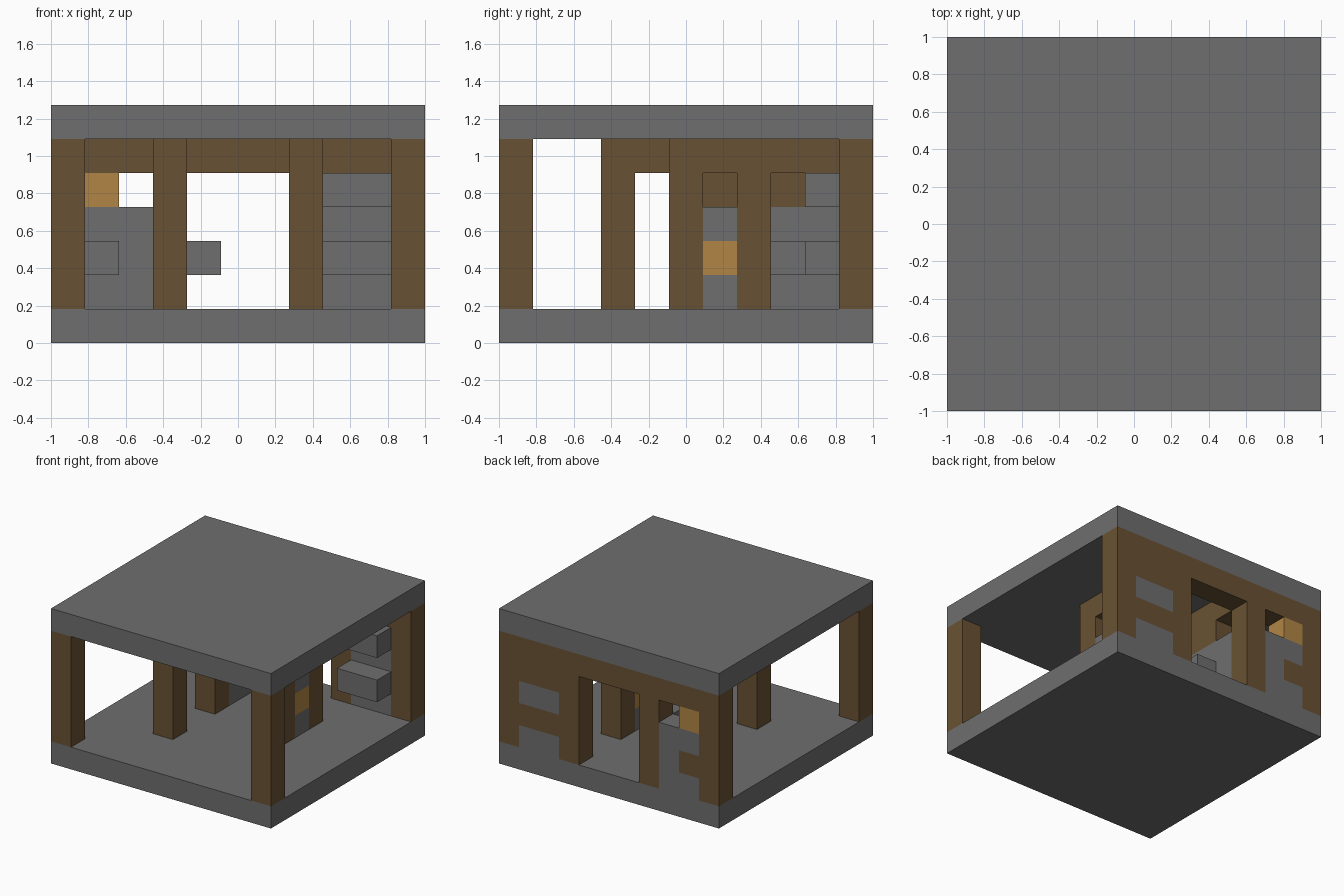
import bpy

cube = bpy.data.objects.get("Cube")
if cube:
    bpy.data.objects.remove(cube, do_unlink=True)

U = 2 / 11  # size of one building block


def material(name, rgb):
    mat = bpy.data.materials.new(name)
    mat.use_nodes = True
    colour = (*rgb, 1)
    mat.diffuse_color = colour
    mat.node_tree.nodes["Principled BSDF"].inputs["Base Color"].default_value = colour
    return mat


STONE = material("stone grey", (0.156, 0.156, 0.156))
WOOD = material("wood brown", (0.140, 0.083, 0.033))
LAMP = material("lamp orange", (0.44, 0.235, 0.06))


def block(name, mat, x, y, z):
    """Box covering inclusive block ranges; a single number means one block."""
    spans = [(s, s) if isinstance(s, int) else s for s in (x, y, z)]
    low = [a * U for a, b in spans]
    size = [(b - a + 1) * U for a, b in spans]
    bpy.ops.mesh.primitive_cube_add(size=1, location=(
        low[0] + size[0] / 2 - 1, low[1] + size[1] / 2 - 1, low[2] + size[2] / 2))
    obj = bpy.context.object
    obj.name = name
    obj.scale = size
    bpy.ops.object.transform_apply(location=False, rotation=False, scale=True)
    obj.data.materials.append(mat)


# Floor and roof slabs
for name, level in (("floor_slab", 0), ("roof_slab", 6)):
    block(name, STONE, (0, 10), (0, 10), level)

# Full height posts
for x, y in ((0, 0), (10, 0), (0, 10), (10, 10), (3, 10), (7, 10),
             (3, 3), (3, 6), (7, 5), (7, 7)):
    block("post", WOOD, x, y, (1, 5))

# Beams under the roof
for x, y in (((1, 2), 10), ((4, 6), 10), ((8, 9), 10), (3, (4, 5)),
             (3, (7, 9)), (7, 6), (7, (8, 9))):
    block("roof_beam", WOOD, x, y, 5)

# Back wall, wide bay: stone courses alternating with wood-backed shelves
for level in (1, 3):
    block("wide_bay_stone", STONE, (8, 9), 10, level)
for level in (2, 4):
    block("wide_bay_backing", WOOD, (8, 9), 10, level)
    block("wide_bay_shelf", STONE, (8, 9), 9, level)

# Back wall, lamp bay with a small window beside the lamp
for level in (1, 3):
    block("lamp_bay_stone", STONE, (1, 2), 10, level)
block("lamp_bay_pier", STONE, 2, 10, 2)
block("lamp_bay_backing", WOOD, 1, 10, 2)
block("lamp_bay_shelf", STONE, 1, 9, 2)
block("wall_lamp", LAMP, 1, 10, 4)

# Inner partition with a small window next to the back post
for level in (1, 3):
    block("partition_stone", STONE, 3, (7, 9), level)
for y in (7, 9):
    block("partition_pier", STONE, 3, y, 2)
block("partition_backing", WOOD, 3, 8, 2)
block("partition_shelf", STONE, 4, 8, 2)
block("partition_panel", WOOD, 3, (7, 8), 4)

# Short inner screen with a lamp and an open window
for level in (1, 3):
    block("screen_stone", STONE, 7, 6, level)
block("screen_lamp", LAMP, 7, 6, 2)
